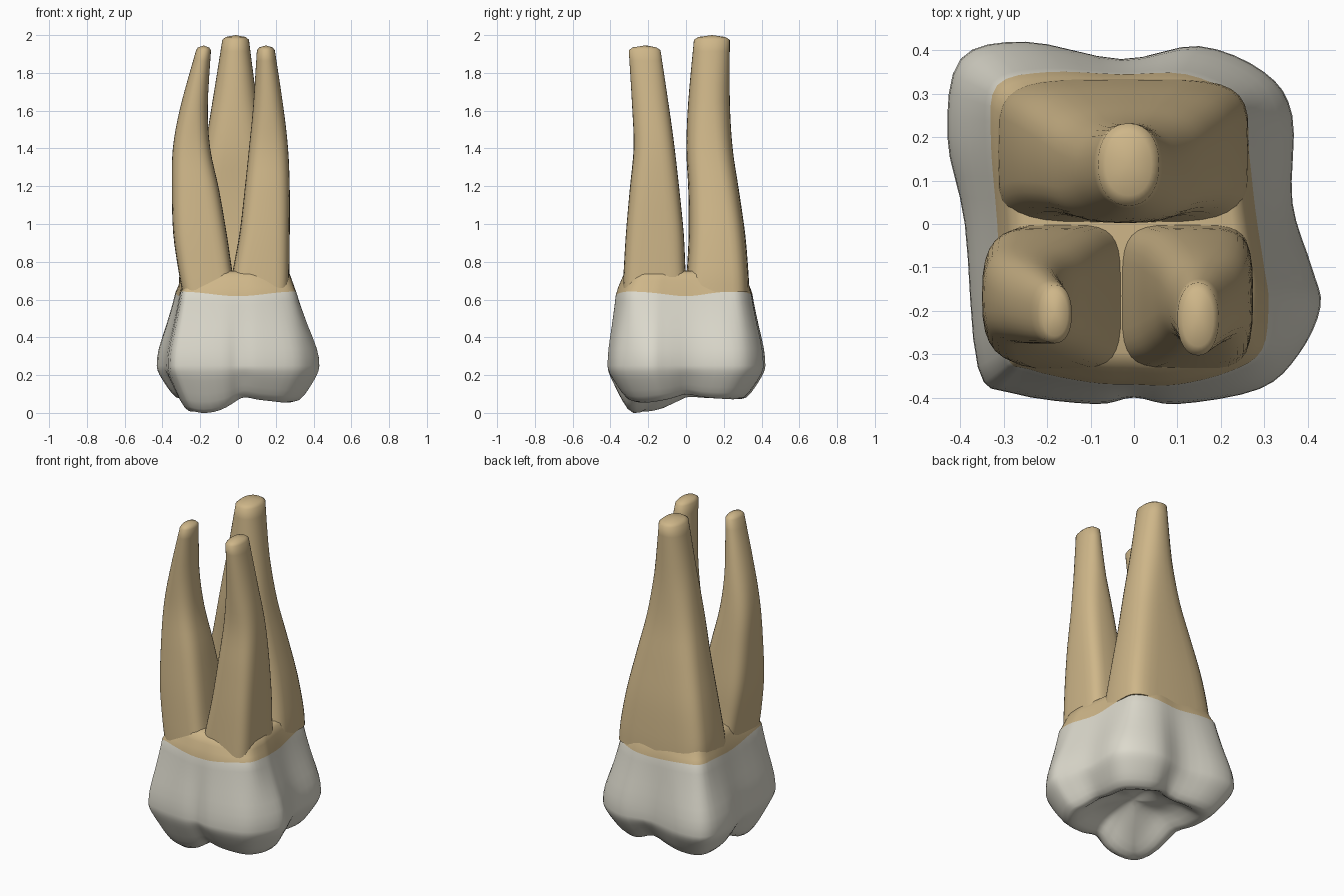
import bpy, bmesh, math

if "Cube" in bpy.data.objects:
    bpy.data.objects.remove(bpy.data.objects["Cube"])


def material(name, rgb):
    m = bpy.data.materials.new(name)
    m.diffuse_color = (*rgb, 1)
    m.use_nodes = True
    m.node_tree.nodes["Principled BSDF"].inputs["Base Color"].default_value = m.diffuse_color
    return m


ENAMEL = material("enamel_white", (0.72, 0.70, 0.61))
DENTINE = material("root_tan", (0.62, 0.47, 0.25))


def cr(p0, p1, p2, p3, t):
    """Catmull-Rom blend of four tuples."""
    return tuple(0.5 * (2 * b + (c - a) * t + (2 * a - 5 * b + 4 * c - d) * t * t
                        + (3 * b - a - 3 * c + d) * t ** 3)
                 for a, b, c, d in zip(p0, p1, p2, p3))


def closed_curve(pts, n=4):
    k = len(pts)
    return [cr(pts[i - 1], pts[i], pts[(i + 1) % k], pts[(i + 2) % k], j / n)
            for i in range(k) for j in range(n)]


def open_curve(pts, n=4):
    p = [pts[0]] + pts + [pts[-1]]
    out = [cr(*p[i:i + 4], j / n) for i in range(len(pts) - 1) for j in range(n)]
    return out + [pts[-1]]


def loft(name, rings, start, end, mats, rule=lambda ring: 0):
    """Skin rings of points, closing both ends with a fan to a point."""
    bm = bmesh.new()
    loops = [[bm.verts.new(p) for p in r] for r in rings]
    n = len(loops[0])
    a, b = bm.verts.new(start), bm.verts.new(end)
    for k in range(len(loops) - 1):
        lo, hi = loops[k], loops[k + 1]
        for i in range(n):
            j = (i + 1) % n
            bm.faces.new((lo[i], lo[j], hi[j], hi[i])).material_index = rule(k)
    for i in range(n):
        j = (i + 1) % n
        bm.faces.new((a, loops[0][j], loops[0][i])).material_index = rule(0)
        bm.faces.new((b, loops[-1][i], loops[-1][j])).material_index = rule(len(loops))
    bmesh.ops.recalc_face_normals(bm, faces=bm.faces)
    me = bpy.data.meshes.new(name)
    bm.to_mesh(me)
    bm.free()
    for m in mats:
        me.materials.append(m)
    ob = bpy.data.objects.new(name, me)
    bpy.context.collection.objects.link(ob)
    bpy.context.view_layer.objects.active = ob
    ob.select_set(True)
    bpy.ops.object.shade_smooth_by_angle(angle=math.radians(60))
    ob.select_set(False)


# Crown outlines: widest belly and neck, point for point
BELLY = closed_curve([(-.40, .38), (-.25, .42), (-.03, .38), (.15, .41), (.30, .35), (.365, .25),
                      (.365, .05), (.41, -.10), (.43, -.19), (.38, -.30), (.29, -.38), (.10, -.415),
                      (0, -.40), (-.09, -.415), (-.28, -.39), (-.36, -.33), (-.39, 0), (-.43, .20)])
NECK = closed_curve([(-.315, .32), (-.20, .35), (-.03, .345), (.12, .345), (.235, .29), (.26, .20),
                     (.28, .03), (.30, -.10), (.31, -.18), (.295, -.29), (.22, -.34), (.10, -.37),
                     (0, -.37), (-.10, -.365), (-.24, -.335), (-.295, -.29), (-.315, 0), (-.33, .20)])

# Chewing surface: four cusps (x, y, height), a marginal ridge and crossing grooves
CUSPS = [(-.16, -.20, .13), (.27, -.23, .045), (.20, .24, .025), (-.25, .25, .025)]
RIM = 0.25


def chew_height(x, y, k):
    z = 0.17 - 0.10 * math.exp(-((k - .72) / .22) ** 2)
    z += 0.03 * max(math.exp(-((x - .02) / .06) ** 2), .6 * math.exp(-(y / .06) ** 2))
    for cx, cy, h in CUSPS:
        z -= h * math.exp(-((x - cx) ** 2 + (y - cy) ** 2) / (2 * .13 ** 2))
    t = max(0, (k - .7) / .3)
    return z + (RIM - z) * (1 - math.sqrt(1 - t * t))


rings = []
for k in (.08, .16, .24, .32, .40, .48, .56, .63, .70, .76, .82, .87, .91, .945, .97, .988, .997):
    rings.append([(x * k, y * k, chew_height(x * k, y * k, k)) for x, y in BELLY])
pit = chew_height(0, 0, 0)
low = min(p[2] for r in rings for p in r)


def settle(z):
    return (z - low) / (RIM - low) * RIM


rings = [[(x, y, settle(z)) for x, y, z in r] for r in rings]

# Crown sides up to the neck (height, share of belly)
for z, s in ((.25, 1), (.295, .975), (.34, .89), (.40, .71), (.46, .50), (.52, .31), (.58, .13), (.63, 0)):
    ring = []
    for (ax, ay), (bx, by) in zip(BELLY, NECK):
        wave = -.012 * math.cos(4 * math.atan2(by, bx)) * max(0, (z - .4) / .23)
        ring.append((bx + (ax - bx) * s, by + (ay - by) * s, z + wave))
    rings.append(ring)
enamel_rings = len(rings) - 1

# Root trunk above the neck, tapering into the roots
for z, s in ((.665, .965), (.70, .925), (.735, .885), (.75, .8), (.755, .5)):
    rings.append([(x * s, y * s, z) for x, y in NECK])
loft("crown", rings, (0, 0, settle(pit)), (0, 0, .755), [ENAMEL, DENTINE],
     lambda k: 0 if k < enamel_rings else 1)


def root(name, stations, segs=32):
    """Stations: z, x min, x max, y min, y max; square at the base, round at the tip."""
    path = open_curve(stations)
    z_lo, z_hi = path[0][0], path[-1][0]
    rs = []

    def ring(z, x0, x1, y0, y1, s=1.0):
        e = 2 / (4.6 - 2.4 * min(1, (z - z_lo) / (z_hi - z_lo) * 1.3))
        out = []
        for i in range(segs):
            c, d = math.cos(math.tau * i / segs), math.sin(math.tau * i / segs)
            out.append(((x0 + x1) / 2 + s * (x1 - x0) / 2 * math.copysign(abs(c) ** e, c),
                        (y0 + y1) / 2 + s * (y1 - y0) / 2 * math.copysign(abs(d) ** e, d), z))
        return out
    for st in path:
        rs.append(ring(*st))
    z, x0, x1, y0, y1 = stations[-1]
    rs.append(ring(z + .015, x0, x1, y0, y1, .75))
    loft(name, rs, ((stations[0][1] + stations[0][2]) / 2, (stations[0][3] + stations[0][4]) / 2, z_lo),
         ((x0 + x1) / 2, (y0 + y1) / 2, z + .025), [DENTINE])


# Three roots
root("front_left_root", [(.64, -.295, -.01, -.335, .01), (.75, -.315, -.03, -.33, -.002),
                         (.95, -.343, -.06, -.318, -.012), (1.18, -.35, -.10, -.298, -.035),
                         (1.40, -.345, -.147, -.277, -.06), (1.62, -.305, -.16, -.275, -.09),
                         (1.92, -.222, -.143, -.275, -.14)])
root("front_right_root", [(.64, -.04, .27, -.335, .01), (.75, -.028, .272, -.33, -.002),
                          (.95, .008, .274, -.318, -.012), (1.18, .035, .274, -.298, -.035),
                          (1.40, .058, .265, -.277, -.06), (1.62, .08, .24, -.285, -.09),
                          (1.92, .10, .195, -.303, -.135)])
root("back_root", [(.64, -.315, .265, -.01, .335), (.75, -.308, .258, .004, .33),
                   (.95, -.275, .228, .014, .313), (1.18, -.225, .182, .012, .28),
                   (1.40, -.178, .138, .002, .247), (1.65, -.135, .10, .012, .232),
                   (1.975, -.083, .058, .042, .232)])
